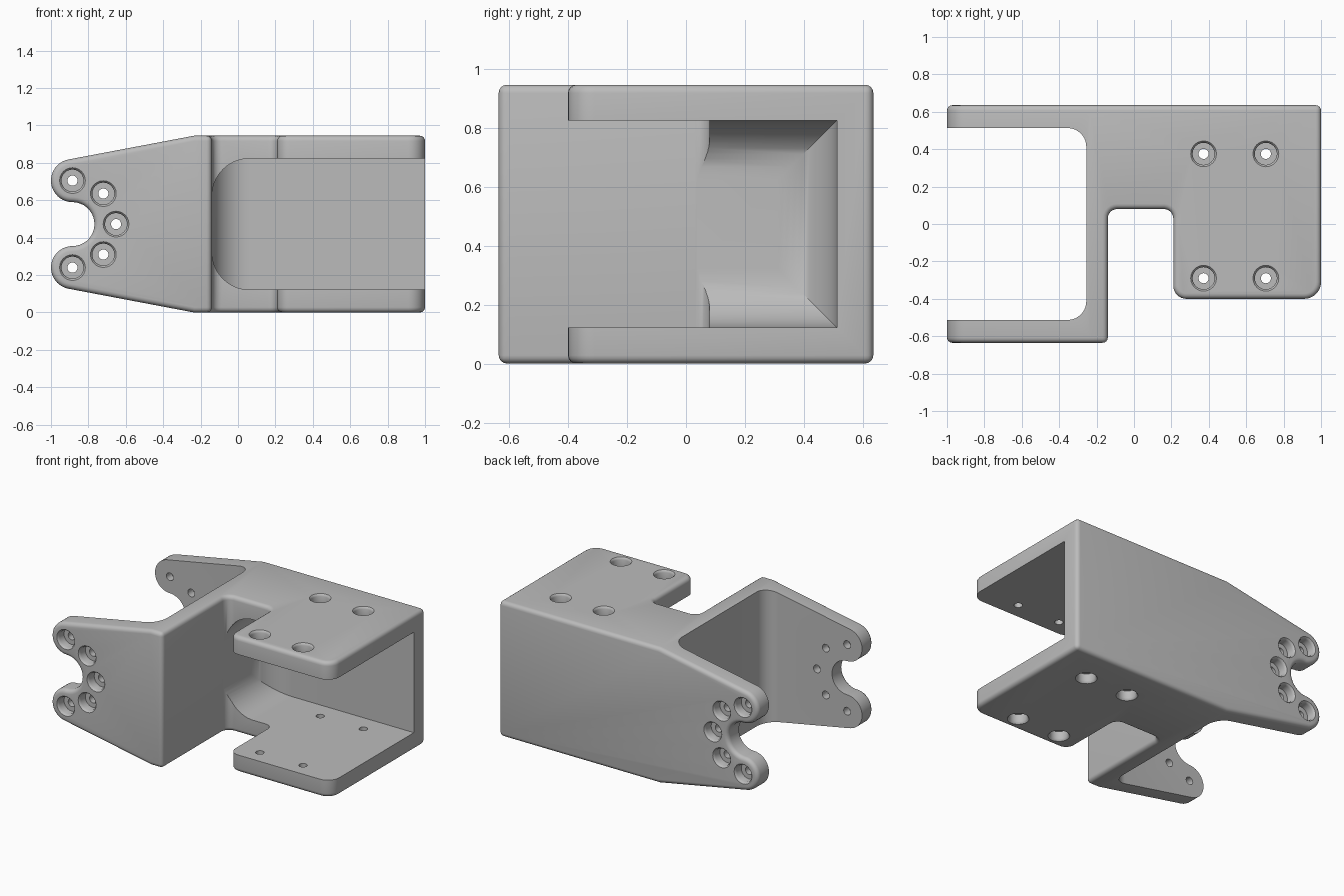
import bpy, bmesh, math
from mathutils import Vector

if "Cube" in bpy.data.objects:
    bpy.data.objects.remove(bpy.data.objects["Cube"])

H = 0.945          # overall height
T = 0.122          # plate thickness
W = 0.635          # half depth

metal = bpy.data.materials.new("plain grey")
metal.diffuse_color = (0.5, 0.5, 0.5, 1)
metal.use_nodes = True
metal.node_tree.nodes["Principled BSDF"].inputs["Base Color"].default_value = metal.diffuse_color


def arc(cx, cy, r, a0, a1, n=10):
    return [(cx + r * math.cos(math.radians(a0 + (a1 - a0) * i / n)),
             cy + r * math.sin(math.radians(a0 + (a1 - a0) * i / n))) for i in range(n + 1)]


def loft(name, rings):
    """Closed solid skinned through a list of equal-length rings."""
    bm = bmesh.new()
    rows = [[bm.verts.new(p) for p in ring] for ring in rings]
    n = len(rows[0])
    for a, b in zip(rows, rows[1:]):
        for i in range(n):
            j = (i + 1) % n
            bm.faces.new((a[i], a[j], b[j], b[i]))
    bm.faces.new(rows[0][::-1])
    bm.faces.new(rows[-1])
    bmesh.ops.recalc_face_normals(bm, faces=bm.faces)
    me = bpy.data.meshes.new(name)
    bm.to_mesh(me)
    bm.free()
    ob = bpy.data.objects.new(name, me)
    bpy.context.collection.objects.link(ob)
    me.materials.append(metal)
    return ob


def boolean(target, cutter, op):
    m = target.modifiers.new(op.lower(), 'BOOLEAN')
    m.operation, m.object, m.solver = op, cutter, 'EXACT'
    bpy.context.view_layer.objects.active = target
    bpy.ops.object.modifier_apply(modifier=m.name)
    bpy.data.objects.remove(cutter, do_unlink=True)


# bracket: plan outline with the notch between web and plates
plan = [(-1.1, W), (-1.1, -W), (-0.14, -W)]
plan += arc(-0.09, 0.03, 0.05, 180, 90, 6) + arc(0.16, 0.03, 0.05, 90, 0, 6)
plan += arc(0.28, -0.33, 0.07, 180, 270, 8) + arc(0.91, -0.31, 0.09, 270, 360, 8)
plan += [(1, W)]
bracket = loft("bracket", [[(x, y, z) for x, y in plan] for z in (-0.1, H + 0.1)])

# side silhouette: tapered arms ending in two lobes around a round bite
mid = H / 2
side = [(1.2, H), (-0.235, H)]
side += arc(-0.885, mid + 0.2325, 0.115, 101, 270, 20)
side += arc(-0.885, mid, 0.1175, 88, -88, 18)
side += arc(-0.885, mid - 0.2325, 0.115, 90, 259, 20)
side += [(-0.235, 0), (1.2, 0)]
boolean(bracket, loft("side_shape", [[(x, y, z) for x, z in side] for y in (-1, 1)]), 'INTERSECT')

# rounded outer edges
bev = bracket.modifiers.new("round", 'BEVEL')
bev.width, bev.segments = 0.028, 4
bev.limit_method, bev.angle_limit = 'ANGLE', math.radians(40)
bpy.context.view_layer.objects.active = bracket
bpy.ops.object.modifier_apply(modifier=bev.name)

# slot between the two arms
slot = [(-1.3, 0.513), (-1.3, -0.513)]
slot += arc(-0.355, -0.413, 0.1, -90, 0, 10) + arc(-0.355, 0.413, 0.1, 0, 90, 10)
boolean(bracket, loft("arm_slot", [[(x, y, z) for x, y in slot] for z in (-0.3, H + 0.3)]), 'DIFFERENCE')

# pocket between the plates, its closed end filleted on three sides
R = 0.2
rings = []
for i in range(15):
    a = math.pi / 2 * i / 14
    rings.append((-0.139 + R * (1 - math.cos(a)), R * (1 - math.sin(a))))
rings.append((1.3, 0))
boolean(bracket, loft("pocket", [[(x, -1, T + d), (x, 0.511 - d, T + d),
                                  (x, 0.511 - d, H - T - d), (x, -1, H - T - d)]
                                 for x, d in rings]), 'DIFFERENCE')


def screw_hole(pos, inward):
    """Counterbored hole starting on an outer face and running inward."""
    d = Vector(inward)
    u = Vector((1, 0, 0))
    v = d.cross(u)
    prof = [(-0.02, 0.069), (0, 0.069), (0.006, 0.063), (0.016, 0.059), (0.065, 0.059),
            (0.065, 0.027), (0.17, 0.027)]
    rs = [[Vector(pos) + d * h + (u * math.cos(k * math.tau / 24) + v * math.sin(k * math.tau / 24)) * r
           for k in range(24)] for h, r in prof]
    boolean(bracket, loft("hole", rs), 'DIFFERENCE')


# five holes in each arm
for s in (-1, 1):
    for x, dz in ((-0.885, 0.2325), (-0.72, 0.163), (-0.652, 0), (-0.72, -0.163), (-0.885, -0.2325)):
        screw_hole((x, s * W, mid + dz), (0, -s, 0))

# four holes in each plate
for x in (0.372, 0.705):
    for y in (0.375, -0.29):
        screw_hole((x, y, H), (0, 0, -1))
        screw_hole((x, y, 0), (0, 0, 1))

bpy.ops.object.select_all(action='DESELECT')
bracket.select_set(True)
bpy.context.view_layer.objects.active = bracket
bpy.ops.object.shade_smooth_by_angle(angle=math.radians(32))
